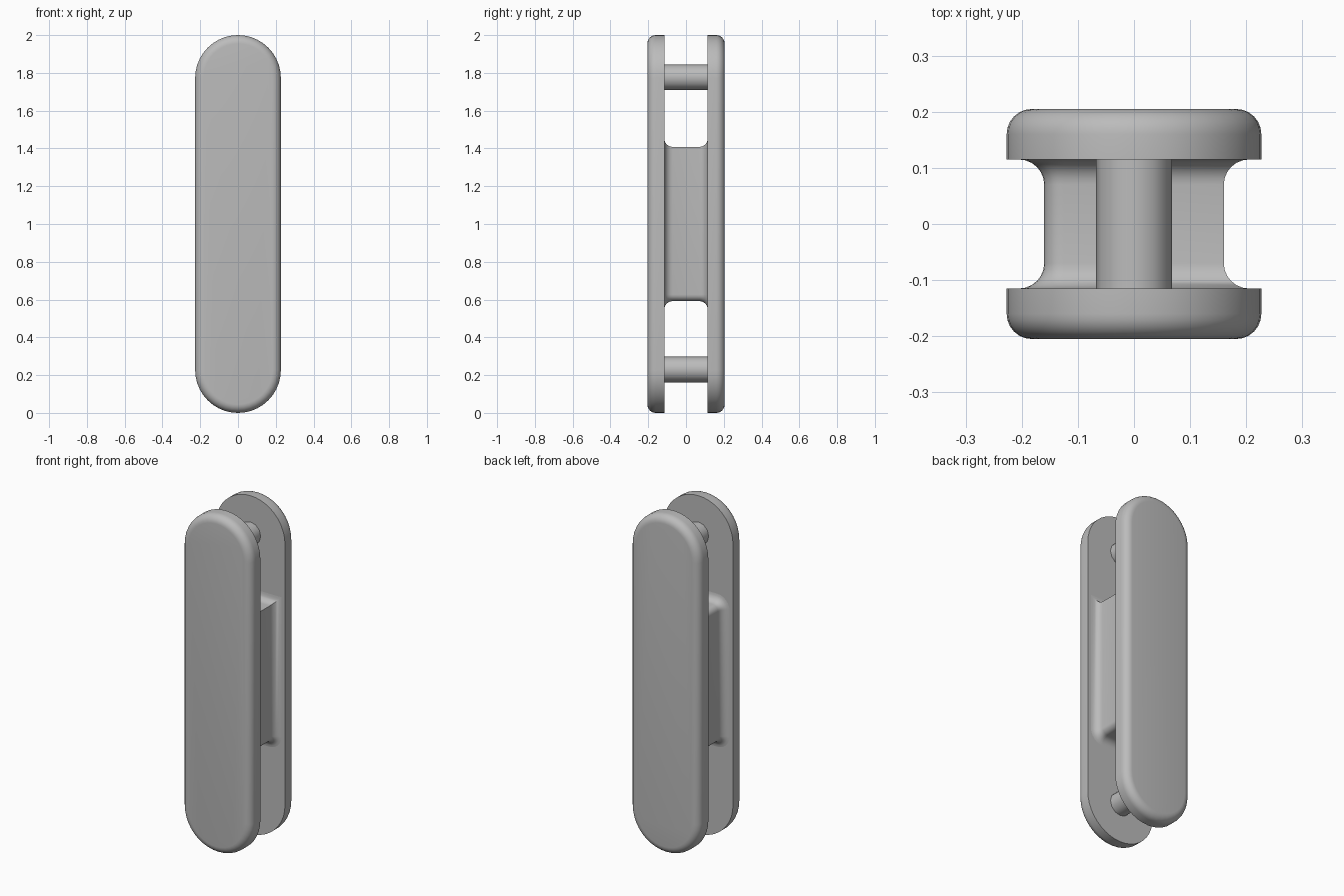
import bpy, bmesh
from math import sin, cos, pi, radians
from mathutils import Vector

cube = bpy.data.objects.get("Cube")
if cube:
    bpy.data.objects.remove(cube)

grey = bpy.data.materials.new("plain grey")
grey.use_nodes = True
colour = (0.5, 0.5, 0.5, 1)
grey.diffuse_color = colour
grey.node_tree.nodes["Principled BSDF"].inputs["Base Color"].default_value = colour


def outline(half_w, half_h, radii, y, grow, steps):
    """Rounded rectangle around z = 1; radii run anticlockwise from top right."""
    points = []
    signs = [(1, 1), (-1, 1), (-1, -1), (1, -1)]
    for i, ((sx, sz), r) in enumerate(zip(signs, radii)):
        if r == 0:
            points.append(Vector((sx * (half_w + grow), y, 1 + sz * (half_h + grow))))
            continue
        for k in range(steps + 1):
            a = (i + k / steps) * pi / 2
            points.append(Vector((sx * (half_w - r) + (r + grow) * cos(a), y,
                                  1 + sz * (half_h - r) + (r + grow) * sin(a))))
    return points


def loft(name, rings, caps=True):
    """Skin a stack of matching outlines into one object."""
    bm = bmesh.new()
    loops = [[bm.verts.new(p) for p in ring] for ring in rings]
    n = len(loops[0])
    for a, b in zip(loops, loops[1:]):
        for i in range(n):
            bm.faces.new((a[i], a[(i + 1) % n], b[(i + 1) % n], b[i]))
    if caps:
        bm.faces.new(loops[0])
        bm.faces.new(loops[-1])
    bmesh.ops.remove_doubles(bm, verts=bm.verts, dist=0.0001)
    bmesh.ops.recalc_face_normals(bm, faces=bm.faces)
    mesh = bpy.data.meshes.new(name)
    bm.to_mesh(mesh)
    bm.free()
    finish(bpy.data.objects.new(name, mesh), link=True)


def finish(obj, link=False):
    if link:
        bpy.context.collection.objects.link(obj)
    obj.data.materials.append(grey)
    bpy.ops.object.select_all(action="DESELECT")
    obj.select_set(True)
    bpy.context.view_layer.objects.active = obj
    bpy.ops.object.shade_smooth_by_angle(angle=radians(35))


INNER, OUTER, WIDTH = 0.115, 0.205, 0.227
ROUND = 0.045

# Two long plates with rounded outer rims
for name, side in (("front_plate", -1), ("back_plate", 1)):
    profile = [(INNER, 0)]
    for k in range(7):
        a = k / 6 * pi / 2
        profile.append((OUTER - ROUND + ROUND * sin(a), ROUND * (cos(a) - 1)))
    loft(name, [outline(WIDTH, 1, [WIDTH] * 4, side * y, grow, 10)
                for y, grow in profile])

# Central block that flares into both plates, with one square top corner
flare = []
for k in range(7):
    a = k / 6 * pi / 2
    flare.append((INNER - ROUND * cos(a), ROUND * (1 - sin(a))))
half = [(INNER - ROUND + ROUND * sin(k / 6 * pi / 2),
         ROUND * (1 - cos(k / 6 * pi / 2))) for k in range(7)]
profile = [(-y, grow) for y, grow in reversed(half)] + half
loft("centre_block", [outline(0.16, 0.408, [0, 0.035, 0.035, 0.035], y, grow, 6)
                      for y, grow in profile], caps=False)

# Cross pins near both ends
for name, z in (("upper_pin", 1.777), ("lower_pin", 0.23)):
    bpy.ops.mesh.primitive_cylinder_add(vertices=12, radius=0.068, depth=2 * INNER,
                                        location=(0, 0, z), rotation=(pi / 2, 0, 0))
    pin = bpy.context.object
    pin.name = name
    finish(pin)
